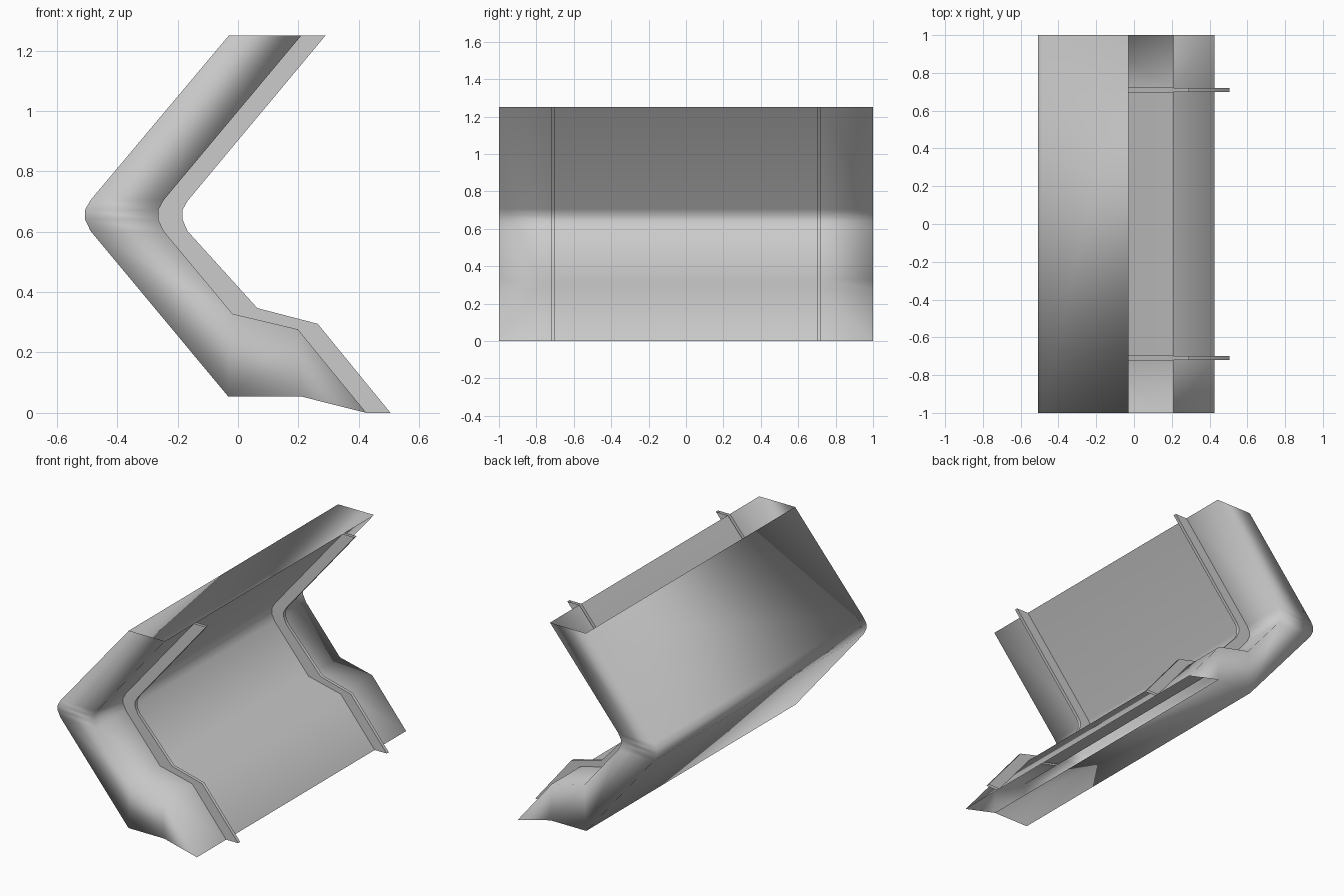
import bpy, bmesh

if "Cube" in bpy.data.objects:
    bpy.data.objects.remove(bpy.data.objects["Cube"])

# Side profile rows from top to bottom: outer wall, inner wall and flange rim, each (x, z)
ROWS = [
    ((-.03, 1.25), (.21, 1.25), (.29, 1.25)),
    ((-.488, .705), (-.246, .705), (-.167, .702)),
    ((-.507, .672), (-.264, .672), (-.184, .672)),
    ((-.507, .641), (-.264, .641), (-.184, .641)),
    ((-.488, .602), (-.246, .602), (-.167, .602)),
    ((-.033, .055), (-.018, .328), (.064, .347)),
    ((.207, .055), (.198, .277), (.264, .295)),
    ]
END = ((.207, .055), (.425, 0), (.505, 0))   # open lower mouth

# Cross-section loop: (profile index, y); flanges stand out of the inner wall
SECTION = [(0, -1), (1, -1),
           (1, -.72), (2, -.72), (2, -.70), (1, -.70),
           (1, .70), (2, .70), (2, .72), (1, .72),
           (1, 1), (0, 1)]
FLANGE = range(2, 10)


def loft(name, rows, section):
    bm = bmesh.new()
    outer_cache = {}

    def vert(p, y):
        key = (p[0], y, p[1])
        if key not in outer_cache:
            outer_cache[key] = bm.verts.new(key)
        return outer_cache[key]

    rings = [[vert(row[i], y) for i, y in section] for row in rows]
    n = len(section)
    for a, b in zip(rings, rings[1:]):
        for j in range(n):
            k = (j + 1) % n
            corners = list(dict.fromkeys([a[j], b[j], b[k], a[k]]))
            if len(corners) > 2:
                bm.faces.new(corners).smooth = True
        # Crisp flange edges, soft corners elsewhere
        for j in FLANGE:
            bm.edges.get((a[j], b[j])).smooth = False
    mesh = bpy.data.meshes.new(name)
    bm.to_mesh(mesh)
    bm.free()
    obj = bpy.data.objects.new(name, mesh)
    bpy.context.collection.objects.link(obj)
    return obj


# Bent hollow shell with two thin flanges, open at top and lower mouth
loft("bent_shell", ROWS + [END], SECTION)
